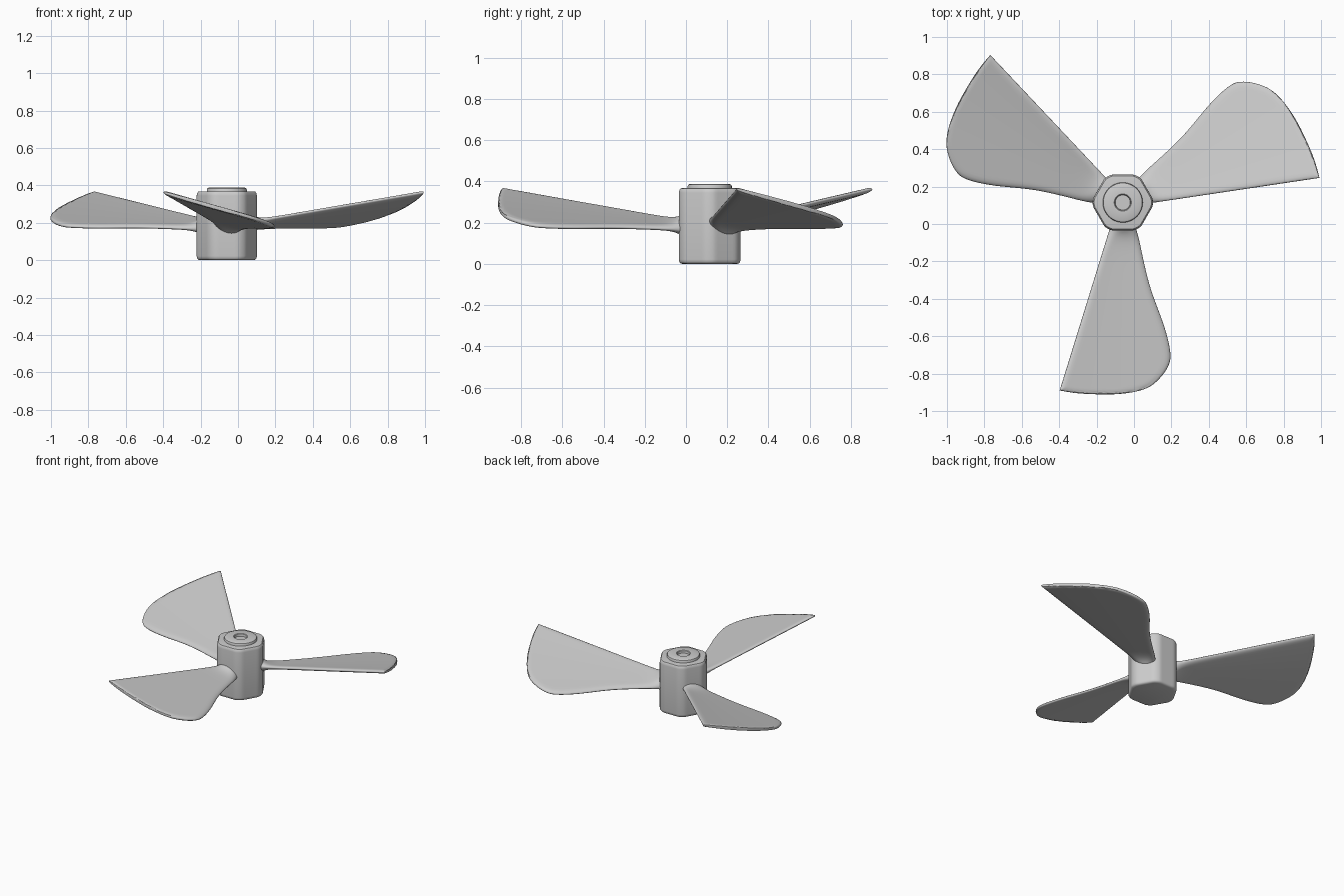
import bpy, bmesh
from math import sin, cos, pi, radians, exp, sqrt, hypot

if "Cube" in bpy.data.objects:
    bpy.data.objects.remove(bpy.data.objects["Cube"])

CX, CY = -0.06, 0.115          # shaft axis


def finish(name, bm, angle):
    bmesh.ops.remove_doubles(bm, verts=bm.verts, dist=0.0003)
    bmesh.ops.recalc_face_normals(bm, faces=bm.faces)
    me = bpy.data.meshes.new(name)
    bm.to_mesh(me)
    bm.free()
    ob = bpy.data.objects.new(name, me)
    bpy.context.collection.objects.link(ob)
    bpy.ops.object.select_all(action='DESELECT')
    ob.select_set(True)
    bpy.context.view_layer.objects.active = ob
    bpy.ops.object.shade_smooth_by_angle(angle=radians(angle))
    return ob


def loft(name, profile, radius, n=72, angle=35):
    """Stack scaled copies of a radial outline; profile is (scale, z)."""
    bm = bmesh.new()
    rings = []
    for s, z in profile:
        rings.append([bm.verts.new((CX + s * radius(2 * pi * i / n) * cos(2 * pi * i / n),
                                    CY + s * radius(2 * pi * i / n) * sin(2 * pi * i / n), z))
                      for i in range(n)])
    for a, b in zip(rings, rings[1:]):
        for i in range(n):
            j = (i + 1) % n
            bm.faces.new((a[i], a[j], b[j], b[i]))
    bm.faces.new(rings[0])
    bm.faces.new(rings[-1])
    return finish(name, bm, angle)


# Hub: round body with six soft flats
def hub_radius(a):
    local = (a % (pi / 3)) - pi / 6
    return min(0.161, 0.149 / cos(local))


loft("hub", [(0.88, 0.0), (0.95, 0.003), (0.99, 0.010), (1, 0.022), (1, 0.345),
             (0.985, 0.358), (0.95, 0.366), (0.88, 0.368)], hub_radius)

# Collar on top with a shallow bore
loft("collar", [(0.107, 0.35), (0.107, 0.378), (0.104, 0.384), (0.096, 0.388),
                (0.046, 0.388), (0.042, 0.385), (0.040, 0.370)], lambda a: 1.0, 48)

# Leading edge of a blade as (radius, degrees) about the shaft
LEAD = [(0.11, 300), (0.174, 295.8), (0.30, 290.4), (0.46, 288), (0.69, 288.5),
        (0.84, 287.6), (0.912, 285.3), (0.977, 280.4), (1.006, 276.2), (1.022, 270),
        (1.035, 262.2), (1.048, 256.8), (1.056, 253.2), (1.06, 251.43)]


def trail(r):
    return 252.8 - 1.45 / r


def spline(pts, sub):
    out = []
    for i in range(len(pts) - 1):
        p = [pts[max(0, min(len(pts) - 1, i + k))] for k in (-1, 0, 1, 2)]
        for s in range(sub):
            t = s / sub
            out.append(tuple(0.5 * (2 * b + (c - a) * t + (2 * a - 5 * b + 4 * c - d) * t * t
                                    + (3 * b - a - 3 * c + d) * t ** 3)
                             for a, b, c, d in zip(*p)))
    return out + [pts[-1]]


def blade(name, turn, trail_shift, lead_shift):
    def place(r, deg):
        f = max(0, min(1, (deg - trail(r)) / 36))
        a = radians(deg + turn + trail_shift + (lead_shift - trail_shift) * f)
        return CX + r * cos(a), CY + r * sin(a)

    lead = spline(LEAD, 5)
    edge = [place(r, d) for r, d in lead] + [place(r, trail(r)) for r, _ in lead]
    bm = bmesh.new()
    n = 24
    grids = ([], [])
    for r, d in lead:
        rows = ([], [])
        for j in range(n + 1):
            v = 0.5 - 0.5 * cos(pi * j / n)
            deg = trail(r) + (d - trail(r)) * v
            x, y = place(r, deg)
            # pitched surface, thinning to a rounded rim
            z = 0.182 + 0.17 * r - 0.27 * r * radians(deg - trail(r))
            dist = min(hypot(x - ex, y - ey) for ex, ey in edge)
            flare = exp(-max(0, r - 0.14) / 0.035)
            w = 0.03 + 0.04 * flare
            q = 1 - min(1, dist / w)
            h = (0.013 + 0.035 * flare) * sqrt(max(0, 1 - q * q))
            rows[0].append(bm.verts.new((x, y, z + h)))
            rows[1].append(bm.verts.new((x, y, z - h)))
        grids[0].append(rows[0])
        grids[1].append(rows[1])
    for g in grids:
        for a, b in zip(g, g[1:]):
            for j in range(n):
                bm.faces.new((a[j], a[j + 1], b[j + 1], b[j]))
    # close the root inside the hub
    top, low = grids[0][0], grids[1][0]
    for j in range(n):
        bm.faces.new((top[j], top[j + 1], low[j + 1], low[j]))
    return finish(name, bm, 60)


# Three blades around the hub
blade("front_blade", 0, 0, 0)
blade("right_blade", 120, -4.3, 0)
blade("left_blade", 240, 0.5, 4)
